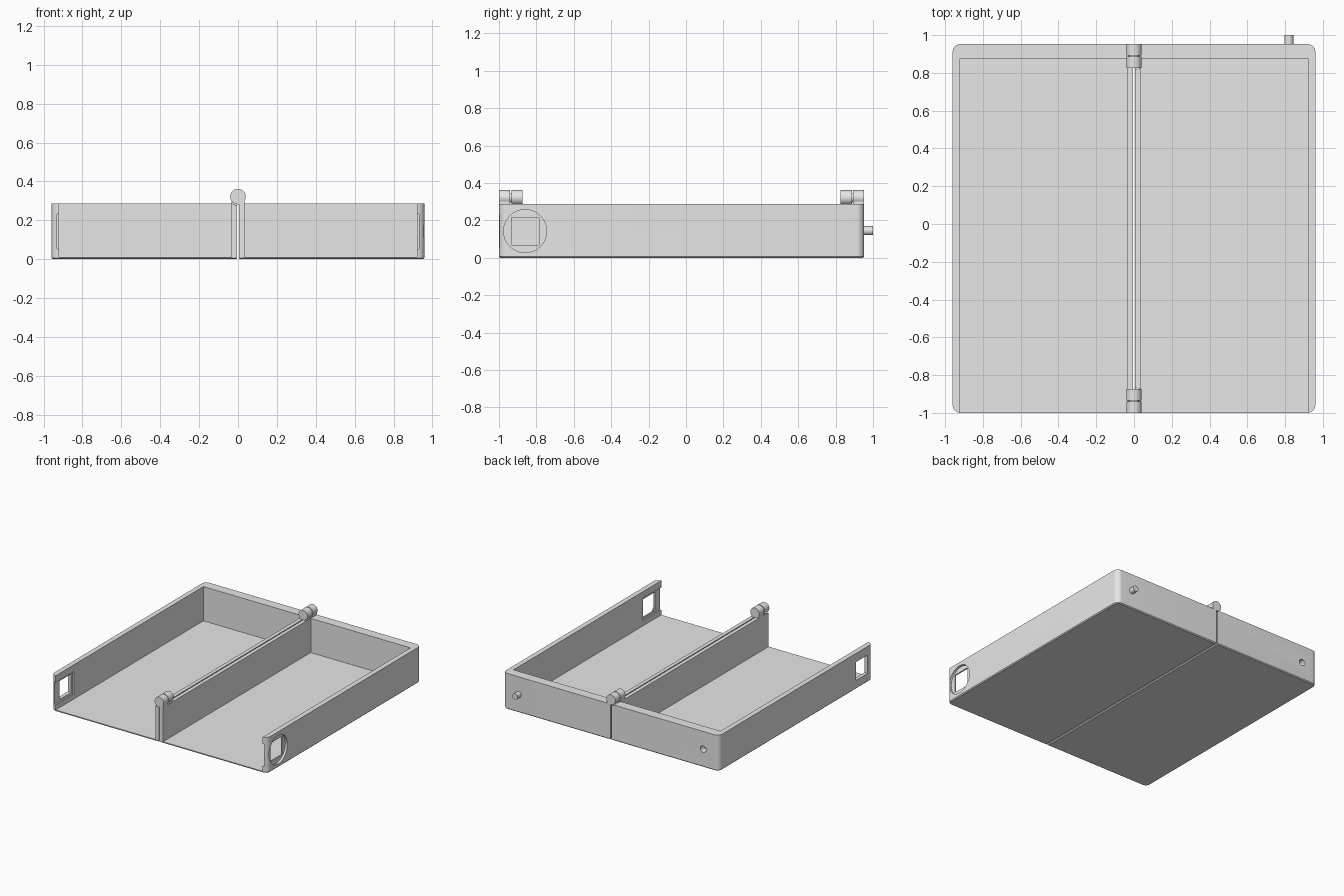
import bpy, bmesh
from math import pi, sin, cos
from mathutils import Matrix

cube = bpy.data.objects.get("Cube")
if cube:
    bpy.data.objects.remove(cube, do_unlink=True)

grey = bpy.data.materials.new("plain_grey")
grey.use_nodes = True
grey.diffuse_color = (0.8, 0.8, 0.8, 1)
grey.node_tree.nodes["Principled BSDF"].inputs["Base Color"].default_value = (0.8, 0.8, 0.8, 1)

W, FRONT, BACK, H = 0.96, -1.0, 0.953, 0.287   # tray extents
GAP, DIVIDER, INNER = 0.004, 0.034, 0.92       # wall positions in x
HINGE_Z, HINGE_R = 0.322, 0.04
WINDOW_Y, WINDOW_Z = -0.86, 0.143


def finish(name, bm):
    bmesh.ops.recalc_face_normals(bm, faces=bm.faces)
    mesh = bpy.data.meshes.new(name)
    bm.to_mesh(mesh)
    bm.free()
    mesh.materials.append(grey)
    obj = bpy.data.objects.new(name, mesh)
    bpy.context.collection.objects.link(obj)
    return obj


def box(name, xs, ys, zs):
    bm = bmesh.new()
    bmesh.ops.create_cube(bm, size=1)
    for v in bm.verts:
        for i, (a, b) in enumerate((xs, ys, zs)):
            v.co[i] = (a + b) / 2 + v.co[i] * (b - a)
    return finish(name, bm)


def rod(name, axis, centre, radius, start, end, sides=48):
    """Cylinder along x or y; centre gives the two other coordinates."""
    bm = bmesh.new()
    bmesh.ops.create_cone(bm, cap_ends=True, segments=sides, radius1=radius,
                          radius2=radius, depth=end - start)
    mid = (start + end) / 2
    if axis == 'X':
        turn, place = Matrix.Rotation(pi / 2, 4, 'Y'), (mid, centre[0], centre[1])
    else:
        turn, place = Matrix.Rotation(pi / 2, 4, 'X'), (centre[0], mid, centre[1])
    bm.transform(Matrix.Translation(place) @ turn)
    return finish(name, bm)


def combine(obj, other, operation):
    mod = obj.modifiers.new("combine", 'BOOLEAN')
    mod.operation, mod.solver, mod.object = operation, 'EXACT', other
    bpy.context.view_layer.objects.active = obj
    bpy.ops.object.modifier_apply(modifier=mod.name)
    bpy.data.objects.remove(other, do_unlink=True)


def smooth(obj):
    bpy.ops.object.select_all(action='DESELECT')
    obj.select_set(True)
    bpy.context.view_layer.objects.active = obj
    bpy.ops.object.shade_smooth_by_angle(angle=pi / 6)


def tray_block(name, s):
    """Solid block with rounded outer corners and a chamfered base."""
    r, steps = 0.042, 8
    pts = [(GAP, FRONT)]
    for cy, first in ((FRONT + r, -pi / 2), (BACK - r, 0)):
        for i in range(steps + 1):
            a = first + i * pi / 2 / steps
            pts.append((W - r + r * cos(a), cy + r * sin(a)))
    pts.append((GAP, BACK))
    bm = bmesh.new()
    face = bm.faces.new([bm.verts.new((s * x, y, 0)) for x, y in pts])
    top = bmesh.ops.extrude_face_region(bm, geom=[face])['geom']
    bmesh.ops.translate(bm, vec=(0, 0, H),
                        verts=[g for g in top if isinstance(g, bmesh.types.BMVert)])
    bmesh.ops.recalc_face_normals(bm, faces=bm.faces)
    base = [e for e in bm.edges if all(v.co.z < 0.001 for v in e.verts)]
    bmesh.ops.bevel(bm, geom=base, offset=0.007, segments=1, affect='EDGES')
    return finish(name, bm)


def span(s, a, b):
    return tuple(sorted((s * a, s * b)))


# Knuckles: owning side, then start and end along the hinge line
knuckles = [(1, FRONT, -0.94), (-1, -0.934, -0.873),
            (-1, 0.825, 0.887), (1, 0.893, BACK)]

for s, side in ((1, "left"), (-1, "right")):
    tray = tray_block(side + "_tray", s)

    # Open-fronted cavity
    combine(tray, box("cutter", span(s, DIVIDER, INNER), (FRONT - 0.1, 0.875),
                      (0.012, 1)), 'DIFFERENCE')
    # Slide-in slot on the inner face, square window, round outer recess
    combine(tray, box("cutter", span(s, 0.9, 0.931), (FRONT - 0.1, WINDOW_Y + 0.09),
                      (0.052, 0.232)), 'DIFFERENCE')
    combine(tray, box("cutter", span(s, 0.9, 1), (WINDOW_Y - 0.073, WINDOW_Y + 0.073),
                      (WINDOW_Z - 0.074, WINDOW_Z + 0.074)), 'DIFFERENCE')
    combine(tray, rod("cutter", 'X', (WINDOW_Y, WINDOW_Z), 0.115,
                      *span(s, 0.942, 1)), 'DIFFERENCE')

    # Socket for the locating peg in the right tray
    if s < 0:
        combine(tray, rod("cutter", 'Y', (-0.82, 0.145), 0.026, BACK - 0.05, 1, 32),
                'DIFFERENCE')

    # Scooped clearance under the opposite tray's knuckles
    for owner, y0, y1 in knuckles:
        if owner != s:
            combine(tray, rod("cutter", 'Y', (0, HINGE_Z), HINGE_R + 0.006,
                              y0 - 0.005, y1 + 0.005), 'DIFFERENCE')
    smooth(tray)

# Locating peg on the left tray
smooth(rod("locating_peg", 'Y', (0.82, 0.145), 0.024, BACK - 0.02, 1.0, 32))

# Hinge knuckles with webs joining them to their own tray
for n, (s, y0, y1) in enumerate(knuckles):
    knuckle = rod("hinge_knuckle_%d" % (n + 1), 'Y', (0, HINGE_Z), HINGE_R, y0, y1)
    combine(knuckle, box("web", span(s, GAP, DIVIDER), (y0, y1), (H - 0.02, HINGE_Z)),
            'UNION')
    smooth(knuckle)

# Hinge pins
for name, y0, y1 in (("front_hinge_pin", -0.98, -0.89), ("back_hinge_pin", 0.84, 0.935)):
    smooth(rod(name, 'Y', (0, HINGE_Z), 0.026, y0, y1, 32))
